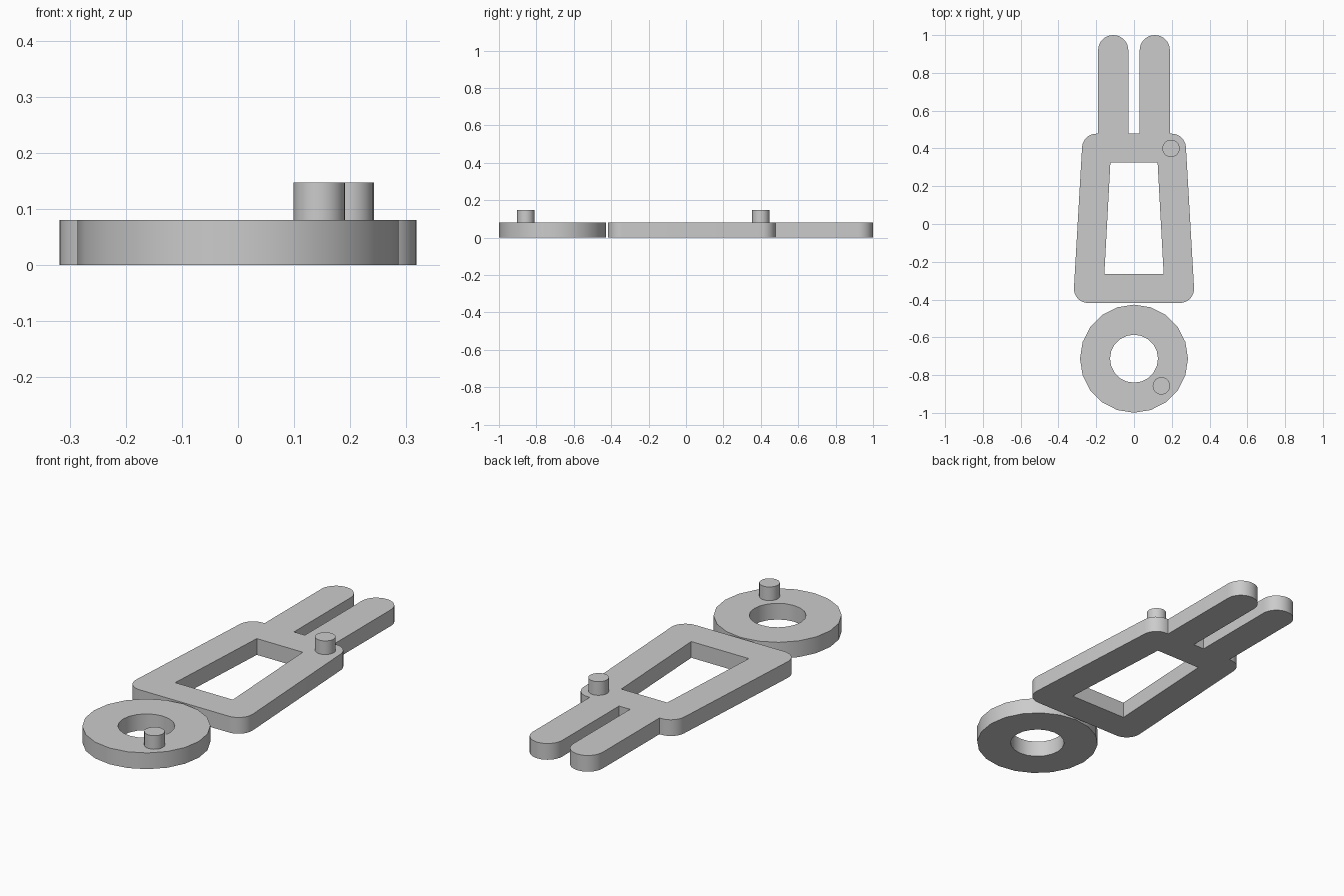
import bpy, bmesh
from math import sin, cos, radians

cube = bpy.data.objects.get("Cube")
if cube:
    bpy.data.objects.remove(cube, do_unlink=True)

THICK = 0.08
PEG_TOP = 0.147

grey = bpy.data.materials.new("plain grey")
grey.use_nodes = True
GREY = (0.6, 0.6, 0.6, 1)
grey.diffuse_color = GREY
grey.node_tree.nodes["Principled BSDF"].inputs["Base Color"].default_value = GREY


def arc(cx, cy, r, start, end, steps):
    angles = [radians(start + (end - start) * i / steps) for i in range(steps + 1)]
    return [(cx + r * cos(a), cy + r * sin(a)) for a in angles]


def circle(cx, cy, r, sides):
    return arc(cx, cy, r, 0, 360, sides)[:-1]


def mirrored(half):
    """Close a right-hand half outline with its mirror image."""
    return half + [(-x, y) for x, y in reversed(half)]


def plate(name, loops, bottom, top):
    """Fill flat outlines (later loops are holes) and extrude upwards."""
    bm = bmesh.new()
    edges = []
    for loop in loops:
        vs = [bm.verts.new((x, y, bottom)) for x, y in loop]
        edges += [bm.edges.new((vs[i - 1], vs[i])) for i in range(len(vs))]
    bmesh.ops.triangle_fill(bm, use_beauty=True, edges=edges, normal=(0, 0, 1))
    ext = bmesh.ops.extrude_face_region(bm, geom=bm.faces[:], use_keep_orig=True)
    raised = [g for g in ext["geom"] if isinstance(g, bmesh.types.BMVert)]
    bmesh.ops.translate(bm, verts=raised, vec=(0, 0, top - bottom))
    bmesh.ops.recalc_face_normals(bm, faces=bm.faces[:])
    mesh = bpy.data.meshes.new(name)
    bm.to_mesh(mesh)
    bm.free()
    mesh.materials.append(grey)
    obj = bpy.data.objects.new(name, mesh)
    bpy.context.collection.objects.link(obj)
    bpy.ops.object.select_all(action='DESELECT')
    obj.select_set(True)
    bpy.context.view_layer.objects.active = obj
    bpy.ops.object.shade_smooth_by_angle(angle=radians(30))
    return obj


# Tapered frame with two prongs, as one outline
half_outline = (arc(0.243, -0.343, 0.075, -90, 3, 8)
                + arc(0.2, 0.403, 0.075, 3, 90, 8)
                + [(0.19, 0.478)]
                + arc(0.11, 0.92, 0.08, 0, 180, 16)
                + [(0.03, 0.478)])
window = mirrored([(0.157, -0.265), (0.125, 0.325)])
plate("pronged_frame", [mirrored(half_outline), window], 0, THICK)

# Ring in front of the frame
plate("ring", [circle(0, -0.713, 0.286, 20), circle(0, -0.713, 0.127, 20)], 0, THICK)

# Small round pegs
for name, x, y in (("frame_peg", 0.196, 0.4), ("ring_peg", 0.145, -0.857)):
    plate(name, [circle(x, y, 0.046, 24)], THICK, PEG_TOP)
